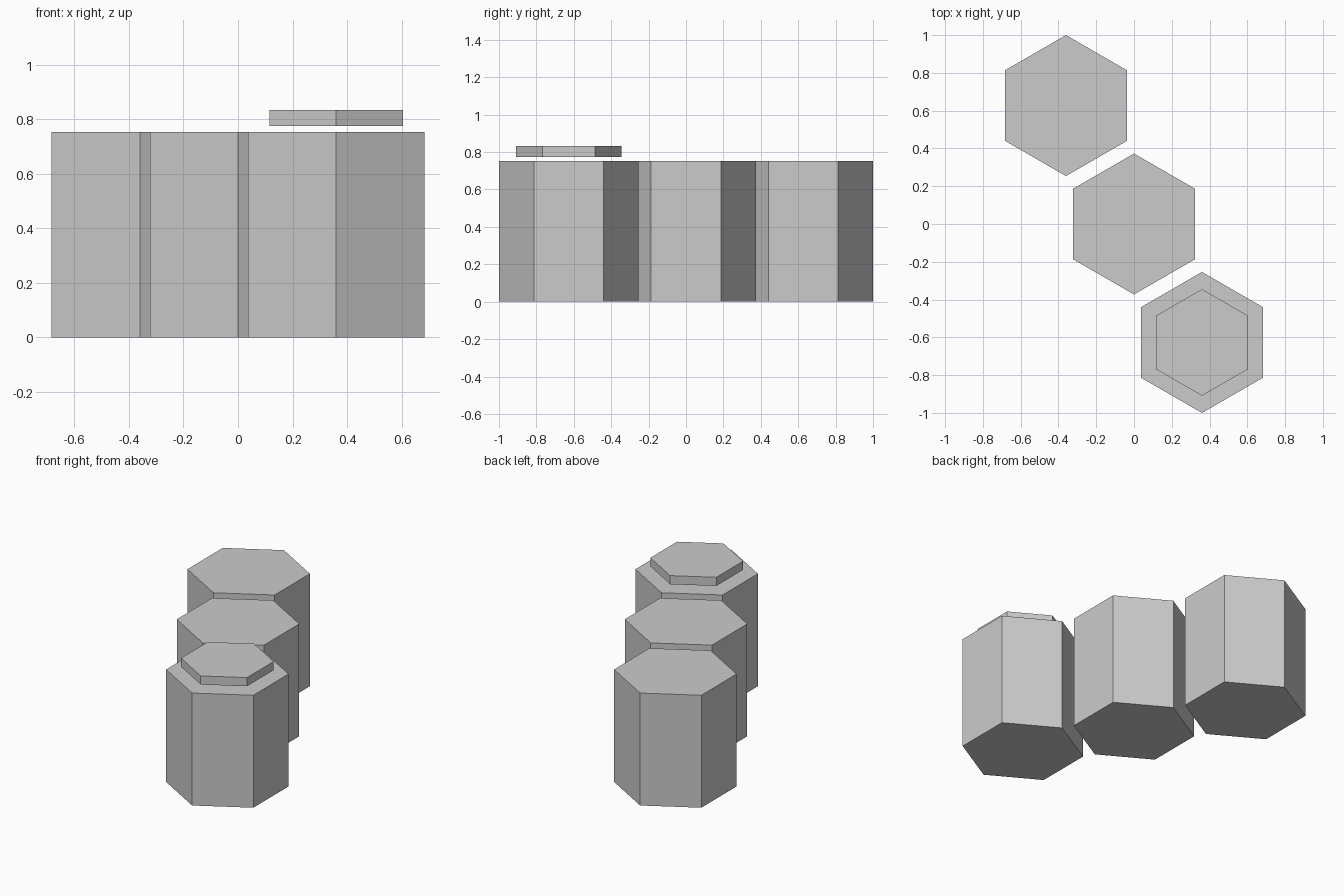
import bpy

if "Cube" in bpy.data.objects:
    bpy.data.objects.remove(bpy.data.objects["Cube"])


def hex_prism(name, x, y, radius, z0, z1):
    # Six-sided cylinder with corners pointing along +y and -y
    bpy.ops.mesh.primitive_cylinder_add(
        vertices=6, radius=radius, depth=z1 - z0,
        location=(x, y, (z0 + z1) / 2))
    obj = bpy.context.object
    obj.name = name
    return obj


# Diagonal row of three equal hexagonal columns
STEP_X, STEP_Y = 0.36, -0.627
for i, name in enumerate(("back_column", "middle_column", "front_column"), -1):
    hex_prism(name, i * STEP_X, i * STEP_Y, 0.373, 0.0, 0.753)

# Thin hexagonal plate hovering just above the front column
hex_prism("floating_plate", STEP_X, STEP_Y, 0.282, 0.775, 0.833)
